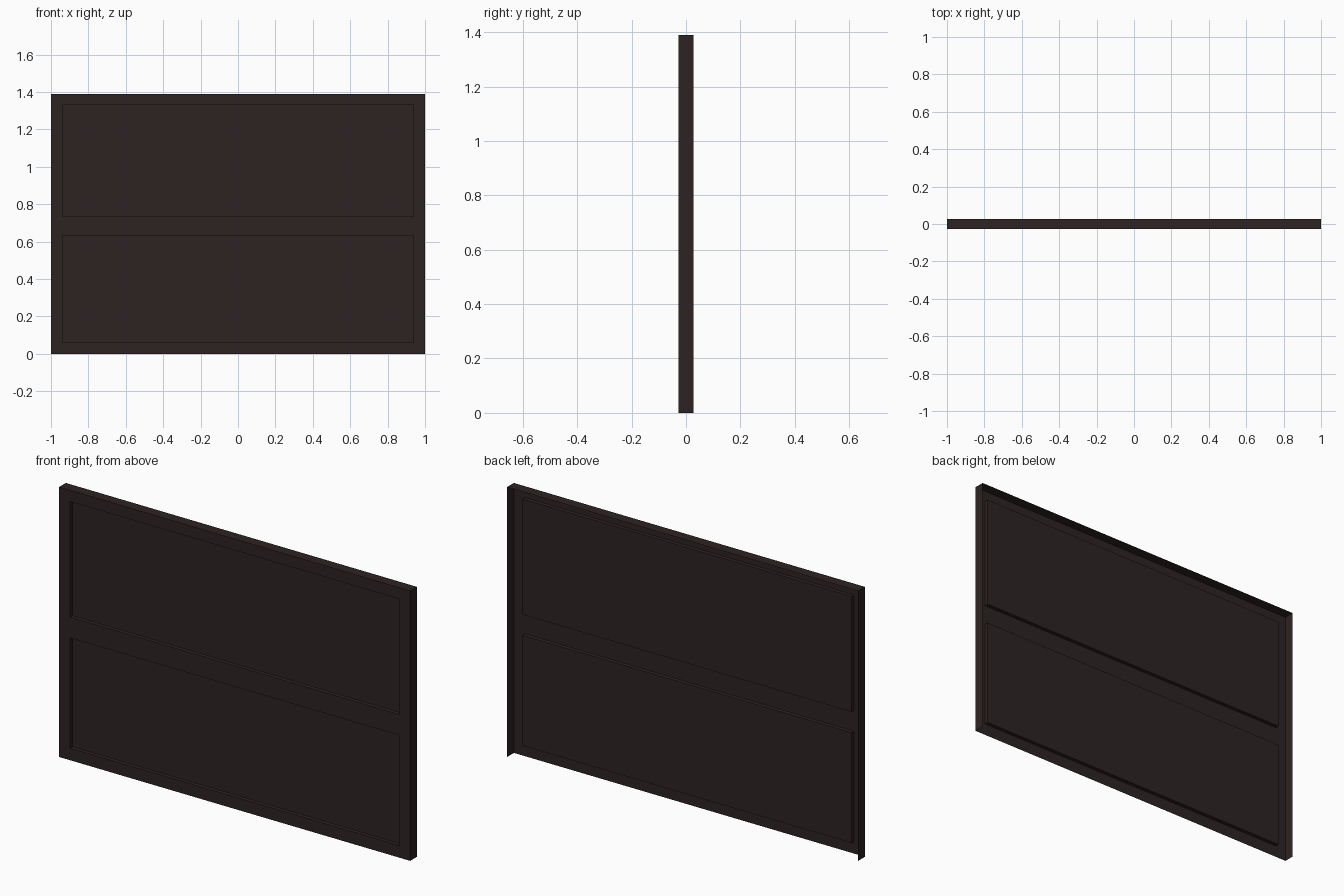
import bpy, bmesh

if "Cube" in bpy.data.objects:
    bpy.data.objects.remove(bpy.data.objects["Cube"])

W, H, D = 1.0, 1.39, 0.0275      # half width, height, half depth
RECESS = 0.02

mat = bpy.data.materials.new("dark brown")
mat.diffuse_color = (0.0265, 0.0168, 0.0165, 1)
mat.use_nodes = True
mat.node_tree.nodes["Principled BSDF"].inputs["Base Color"].default_value = mat.diffuse_color


def make(name, bm):
    bm.normal_update()
    me = bpy.data.meshes.new(name)
    bm.to_mesh(me)
    bm.free()
    me.materials.append(mat)
    ob = bpy.data.objects.new(name, me)
    bpy.context.collection.objects.link(ob)
    return ob


# front sheet with two recessed panels, one skin thick
xs = [-W, -0.938, 0.938, W]
zs = [0, 0.062, 0.63, 0.737, 1.332, H]
bm = bmesh.new()
grid = [[bm.verts.new((x, -D, z)) for x in xs] for z in zs]


def wall(pairs):
    for a, b, c, d in pairs:
        bm.faces.new((a, b, c, d))


for j in range(len(zs) - 1):
    for i in range(len(xs) - 1):
        ring = [grid[j][i], grid[j][i + 1], grid[j + 1][i + 1], grid[j + 1][i]]
        if i == 1 and j in (1, 3):
            deep = [bm.verts.new((v.co.x, -D + RECESS, v.co.z)) for v in ring]
            bm.faces.new(deep)
            wall((ring[k], ring[(k + 1) % 4], deep[(k + 1) % 4], deep[k]) for k in range(4))
        else:
            bm.faces.new(ring)
make("panelled_front", bm)

# rim: sides and top only, open at the back and the bottom
bm = bmesh.new()
path = [(W, 0), (W, H), (-W, H), (-W, 0)]
front = [bm.verts.new((x, -D, z)) for x, z in path]
back = [bm.verts.new((x, D, z)) for x, z in path]
wall((front[k], back[k], back[k + 1], front[k + 1]) for k in range(3))
make("side_and_top_rim", bm)
